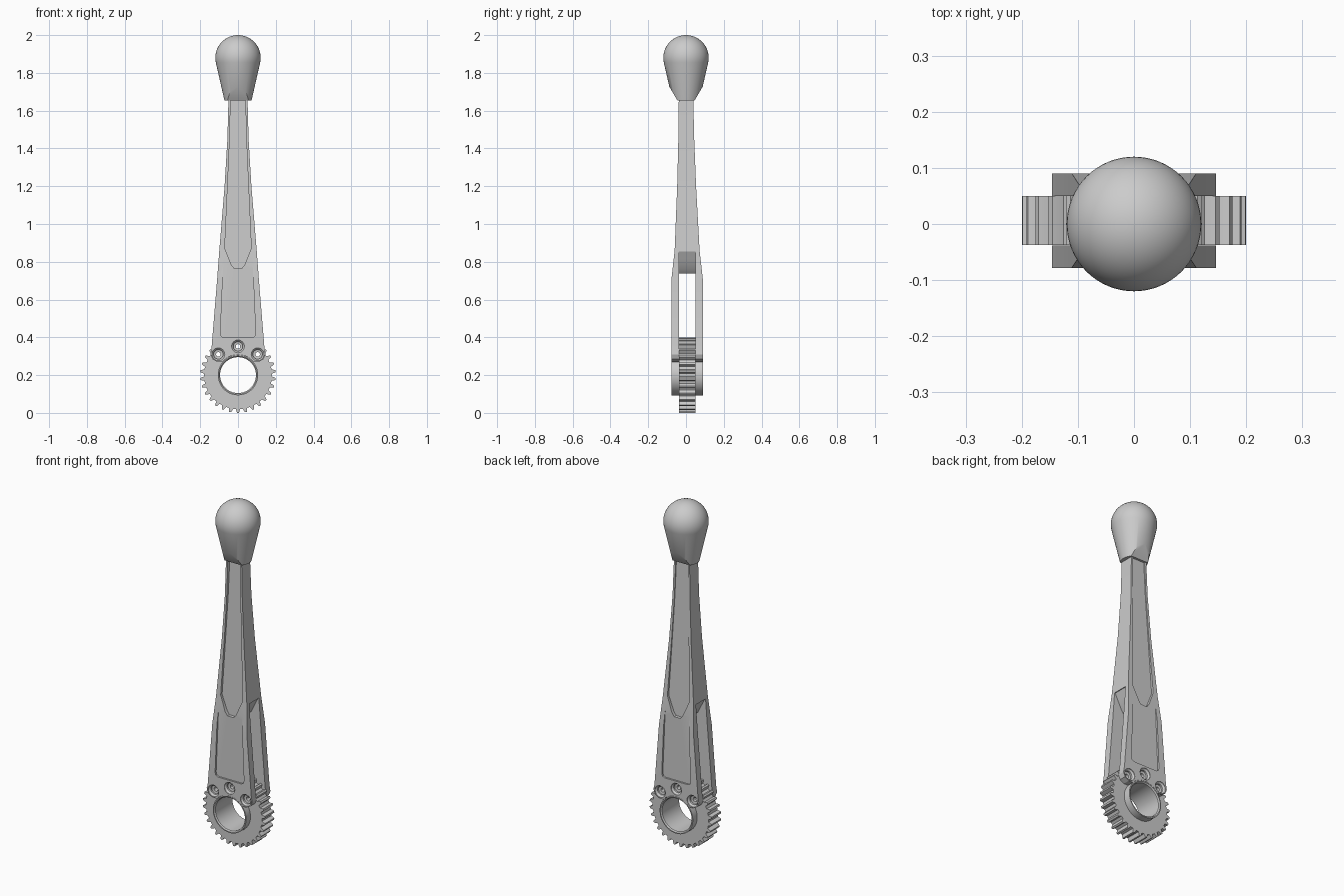
import bpy, bmesh, math
from mathutils import Matrix

if "Cube" in bpy.data.objects:
    bpy.data.objects.remove(bpy.data.objects["Cube"])

C = 0.006          # depth centre of the arm and gear
HUB = 0.2          # height of the pivot centre


def finish(bm, name, smooth=True):
    bmesh.ops.recalc_face_normals(bm, faces=bm.faces)
    me = bpy.data.meshes.new(name)
    bm.to_mesh(me)
    bm.free()
    ob = bpy.data.objects.new(name, me)
    bpy.context.collection.objects.link(ob)
    if smooth:
        bpy.ops.object.select_all(action='DESELECT')
        ob.select_set(True)
        bpy.context.view_layer.objects.active = ob
        bpy.ops.object.shade_smooth_by_angle(angle=math.radians(30))
    return ob


def prism(name, pts, near, far):
    """Extrude an (x, z) outline in depth; near and far give y at height z."""
    bm = bmesh.new()
    a = [bm.verts.new((x, C + near(z), z)) for x, z in pts]
    b = [bm.verts.new((x, C + far(z), z)) for x, z in pts]
    bm.faces.new(a)
    bm.faces.new(b[::-1])
    for i in range(len(pts)):
        j = (i + 1) % len(pts)
        bm.faces.new((a[i], b[i], b[j], a[j]))
    return finish(bm, name, False)


def revolve(profile, n, closed_ring=False):
    """Spin a (radius, height) profile round z; ends are capped unless a ring."""
    bm = bmesh.new()
    rings = [[bm.verts.new((r * math.cos(2 * math.pi * i / n),
                            r * math.sin(2 * math.pi * i / n), h))
              for i in range(n)] for r, h in profile]
    pairs = list(zip(rings, rings[1:]))
    if closed_ring:
        pairs.append((rings[-1], rings[0]))
    else:
        bm.faces.new(rings[0])
        bm.faces.new(rings[-1])
    for p, q in pairs:
        for i in range(n):
            j = (i + 1) % n
            bm.faces.new((p[i], p[j], q[j], q[i]))
    return bm


def across(bm, x, z):
    """Turn a revolved shape so its axis runs front to back."""
    bm.transform(Matrix.Translation((x, C, z)) @ Matrix.Rotation(math.pi / 2, 4, 'X'))
    return bm


def cut(ob, cutter):
    m = ob.modifiers.new("cut", 'BOOLEAN')
    m.operation = 'DIFFERENCE'
    m.solver = 'EXACT'
    m.object = cutter
    cutter.hide_render = True
    bpy.context.view_layer.objects.active = ob
    bpy.ops.object.modifier_apply(modifier=m.name)


def mirror_x(half):
    return half + [(-x, z) for x, z in reversed(half)]


cutters = []

# arm: tapered square sections, (z, half width, half depth)
bm = bmesh.new()
sections = [(0.27, 0.11, 0.084), (0.285, 0.136, 0.084), (0.31, 0.146, 0.084),
            (0.345, 0.14, 0.084), (0.70, 0.111, 0.084), (0.86, 0.099, 0.066),
            (1.20, 0.071, 0.050), (1.45, 0.056, 0.042), (1.68, 0.05, 0.038)]
rings = []
for z, w, d in sections:
    c = C * min(1, max(0, (1.65 - z) / 0.8))
    rings.append([bm.verts.new((sx * w, c + sy * d, z))
                  for sx, sy in ((-1, -1), (1, -1), (1, 1), (-1, 1))])
bm.faces.new(rings[0])
bm.faces.new(rings[-1])
for p, q in zip(rings, rings[1:]):
    for i in range(4):
        j = (i + 1) % 4
        bm.faces.new((p[i], p[j], q[j], q[i]))
arm = finish(bm, "fork_arm", False)

# slot between the two cheeks, arched up towards the sides
slot = mirror_x([(0.25, 0.1), (0.25, 0.865), (0.095, 0.855), (0.075, 0.815),
                 (0.05, 0.765), (0.025, 0.738)])
cutters.append(prism("slot_cutter", slot, lambda z: -0.044, lambda z: 0.044))

# shallow lower panel and deeper upper channel on both faces
panel = mirror_x([(0.075, 0.398), (0.088, 0.404), (0.093, 0.42), (0.079, 0.76), (0.069, 0.89)])
channel = mirror_x([(0.02, 0.765), (0.035, 0.785), (0.07, 0.87), (0.055, 1.2),
                    (0.044, 1.45), (0.038, 1.70)])
for s in (-1, 1):
    cutters.append(prism("panel_cutter", panel, lambda z: s * 0.074, lambda z: s * 0.3))
    cutters.append(prism("channel_cutter", channel,
                         lambda z: s * (0.056 - 0.03 * (z - 0.76) / 0.89), lambda z: s * 0.3))

# saddle that seats on the collar
cutters.append(finish(across(revolve([(0.108, -0.2), (0.108, 0.2)], 64), 0, HUB), "saddle_cutter"))

# countersunk bolt holes
bolts = [(-0.104, 0.31), (0, 0.352), (0.104, 0.31)]
hole_profile = [(0.034, -0.2), (0.034, -0.081), (0.025, -0.072), (0.025, -0.062), (0.012, -0.06),
                (0.012, 0.06), (0.025, 0.062), (0.025, 0.072), (0.034, 0.081), (0.034, 0.2)]
holes = [finish(across(revolve(hole_profile, 24), x, z), "bolt_hole_cutter") for x, z in bolts]
for c in cutters + holes:
    cut(arm, c)

# gear ring
TEETH = 30
pts = []
for i in range(TEETH):
    for f, r in ((-0.30, 0.18), (-0.2, 0.192), (-0.12, 0.2), (0.12, 0.2), (0.2, 0.192), (0.30, 0.18)):
        a = 2 * math.pi * (i + f) / TEETH
        pts.append((r * math.sin(a), HUB + r * math.cos(a)))
gear = prism("gear", pts, lambda z: -0.0435, lambda z: 0.0435)
bore = finish(across(revolve([(0.1, -0.2), (0.1, 0.2)], 64), 0, HUB), "bore_cutter")
for c in [bore] + holes:
    cut(gear, c)
for c in cutters + holes + [bore]:
    bpy.data.objects.remove(c)

# pivot collar through gear and cheeks
finish(across(revolve([(0.095, -0.078), (0.101, -0.084), (0.107, -0.084), (0.107, 0.084),
                       (0.101, 0.084), (0.095, 0.078)], 64, True), 0, HUB), "pivot_collar")

# knob: ball running into a cone
profile = [(0.0715, 1.653)]
for i in range(21):
    a = math.radians(-12 + 101.5 * i / 20)
    profile.append((0.12 * math.cos(a), 1.88 + 0.12 * math.sin(a)))
bm = revolve(profile, 64)
# sloping flats at the foot of the knob
for s in (-1, 1):
    geom = bm.verts[:] + bm.edges[:] + bm.faces[:]
    res = bmesh.ops.bisect_plane(bm, geom=geom, plane_co=(0, s * 0.045, 1.653),
                                 plane_no=(0, s * 0.055, -0.032), clear_outer=True)
    edges = [e for e in res['geom_cut'] if isinstance(e, bmesh.types.BMEdge)]
    bmesh.ops.edgenet_fill(bm, edges=edges)
finish(bm, "knob")

for ob in (arm, gear):
    bpy.ops.object.select_all(action='DESELECT')
    ob.select_set(True)
    bpy.context.view_layer.objects.active = ob
    bpy.ops.object.shade_smooth_by_angle(angle=math.radians(25))
